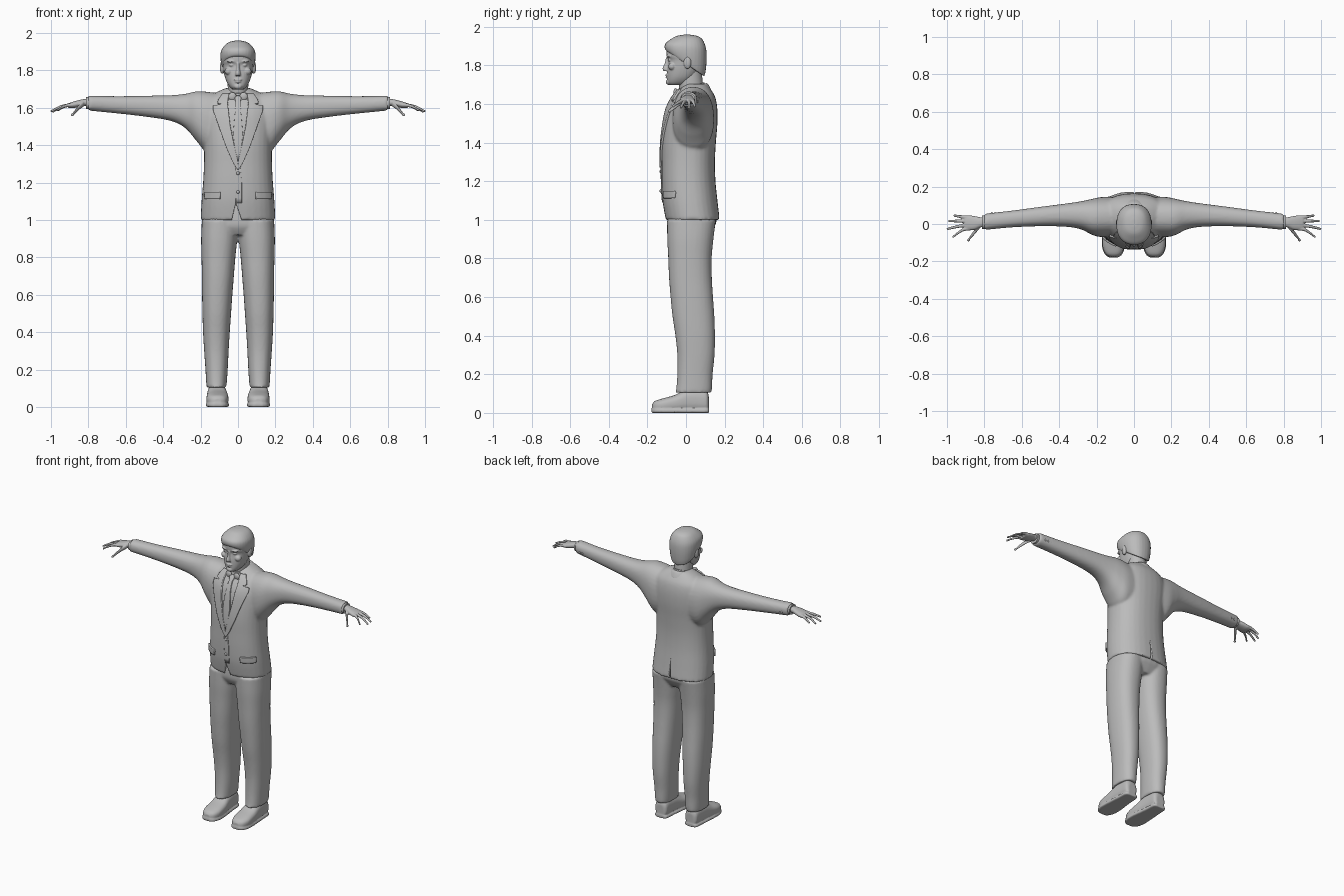
import bpy, bmesh
from math import cos, sin, pi
from mathutils import Vector, Matrix

if "Cube" in bpy.data.objects:
    bpy.data.objects.remove(bpy.data.objects["Cube"])

grey = bpy.data.materials.new("plain grey")
grey.use_nodes = True
COLOUR = (0.5, 0.5, 0.5, 1)
grey.diffuse_color = COLOUR
grey.node_tree.nodes["Principled BSDF"].inputs["Base Color"].default_value = COLOUR


def ring(axis, t, a0, a1, b0, b1, tilt=0):
    """Oval section across an axis, given by its extents on the other two axes."""
    a, b = [i for i in range(3) if i != axis]
    c, u, v = Vector(), Vector(), Vector()
    c[axis], c[a], c[b] = t, (a0 + a1) / 2, (b0 + b1) / 2
    u[a], v[b], v[axis] = (a1 - a0) / 2, (b1 - b0) / 2, tilt
    return c, u, v


def loft(bm, rings, power=2.3, sides=32, steps=4):
    """Skin smoothly interpolated oval sections into a closed shell."""
    loops = []
    for i in range(len(rings) - 1):
        quad = [rings[max(0, min(len(rings) - 1, i + k))] for k in (-1, 0, 1, 2)]
        for s in range(steps + (i == len(rings) - 2)):
            t = s / steps
            c, u, v = [(p1 * 2 + (p2 - p0) * t + (p0 * 2 - p1 * 5 + p2 * 4 - p3) * t * t
                        + (p1 * 3 - p0 - p2 * 3 + p3) * t ** 3) / 2
                       for p0, p1, p2, p3 in zip(*quad)]
            loop = []
            for k in range(sides):
                ca, sa = cos(2 * pi * k / sides), sin(2 * pi * k / sides)
                e = 2 / power
                loop.append(bm.verts.new(c + u * (abs(ca) ** e * (1 if ca > 0 else -1))
                                         + v * (abs(sa) ** e * (1 if sa > 0 else -1))))
            loops.append(loop)
    for p, q in zip(loops, loops[1:]):
        for k in range(sides):
            bm.faces.new((p[k], p[k - 1], q[k - 1], q[k]))
    bm.faces.new(loops[0])
    bm.faces.new(loops[-1])


def ball(bm, x, y, z, rx, ry, rz):
    m = Matrix.Translation((x, y, z)) @ Matrix.Diagonal((rx, ry, rz, 1))
    bmesh.ops.create_uvsphere(bm, u_segments=16, v_segments=10, radius=1, matrix=m)


def tube(bm, points, r0, r1):
    """Tapered finger running mostly along x."""
    n = len(points) - 1
    rings = []
    for i, p in enumerate(points):
        r = r0 + (r1 - r0) * i / n
        rings.append((Vector(p), Vector((0, r, 0)), Vector((0, 0, r))))
    loft(bm, rings, 2, 12)
    ball(bm, *points[-1], r1, r1, r1)


def finish(name, bm, voxel=0, smooth=0):
    bmesh.ops.recalc_face_normals(bm, faces=bm.faces[:])
    mesh = bpy.data.meshes.new(name)
    bm.to_mesh(mesh)
    bm.free()
    mesh.materials.append(grey)
    ob = bpy.data.objects.new(name, mesh)
    bpy.context.collection.objects.link(ob)
    bpy.ops.object.select_all(action='DESELECT')
    bpy.context.view_layer.objects.active = ob
    ob.select_set(True)
    bpy.ops.object.shade_smooth_by_angle(angle=0.8)
    if voxel:
        for m in list(ob.modifiers):
            ob.modifiers.remove(m)
        r = ob.modifiers.new("fuse", 'REMESH')
        r.mode, r.voxel_size, r.use_smooth_shade = 'VOXEL', voxel, True
        s = ob.modifiers.new("soften", 'SMOOTH')
        s.factor, s.iterations = 0.5, smooth
    return ob


def flip(ring_, s):
    return tuple(Vector((p.x * s, p.y, p.z)) for p in ring_)


# Jacket: torso and sleeves fused
bm = bmesh.new()
loft(bm, [ring(2, z, -w, w, f, b) for z, w, f, b in (
    (1.0, .2, -.105, .175), (1.1, .195, -.122, .163), (1.2, .187, -.127, .153),
    (1.3, .182, -.127, .15), (1.4, .182, -.126, .155), (1.5, .19, -.115, .163),
    (1.58, .19, -.098, .162), (1.64, .17, -.065, .15), (1.68, .12, -.03, .125),
    (1.705, .065, .0, .105))])
arm = [ring(0, *a) for a in (
    (.05, -.06, .14, 1.38, 1.67), (.16, -.07, .145, 1.36, 1.685), (.22, -.06, .135, 1.42, 1.688),
    (.28, -.03, .122, 1.49, 1.675), (.36, -.015, .11, 1.53, 1.667), (.5, -.012, .092, 1.553, 1.664),
    (.65, -.018, .072, 1.57, 1.662), (.8, -.032, .055, 1.585, 1.665))]
for s in (1, -1):
    loft(bm, [flip(a, s) for a in arm])
jacket = finish("jacket", bm, .008, 6)


def cutter(name, points, y0, y1):
    bm = bmesh.new()
    low = [bm.verts.new((x, y0, z)) for x, z in points]
    high = [bm.verts.new((x, y1, z)) for x, z in points]
    bm.faces.new(low)
    bm.faces.new(high)
    for k in range(len(low)):
        bm.faces.new((low[k], low[k - 1], high[k - 1], high[k]))
    ob = finish(name, bm)
    ob.hide_render = True
    ob.hide_viewport = True
    ob.display_type = 'WIRE'
    cut = jacket.modifiers.new(name, 'BOOLEAN')
    cut.operation, cut.object, cut.solver = 'DIFFERENCE', ob, 'EXACT'


# Front cutaway and back vent
cutter("front_opening_cutter", ((-.04, .97), (.03, .97), (-.012, 1.09)), -.2, -.085)
cutter("back_vent_cutter", ((-.006, .97), (.01, .97), (.004, 1.13)), .14, .25)


def plate(name, rows, thick, back=False):
    """Cloth piece given as rows of (z, x0, x1), laid onto the jacket surface."""
    bm = bmesh.new()
    y, cols = (.4 if back else -.4), 5
    grid = [[bm.verts.new((x0 + (x1 - x0) * k / cols, y, z)) for k in range(cols + 1)]
            for z, x0, x1 in rows]
    for p, q in zip(grid, grid[1:]):
        for k in range(cols):
            bm.faces.new((p[k], p[k + 1], q[k + 1], q[k]))
    ob = finish(name, bm)
    sub = ob.modifiers.new("refine", 'SUBSURF')
    sub.subdivision_type, sub.levels, sub.render_levels = 'SIMPLE', 2, 2
    w = ob.modifiers.new("lay", 'SHRINKWRAP')
    w.target, w.wrap_method, w.use_project_y = jacket, 'PROJECT', True
    w.use_positive_direction, w.use_negative_direction = not back, back
    sol = ob.modifiers.new("cloth", 'SOLIDIFY')
    sol.thickness, sol.offset = thick, 0


# Lapels, tie, front edge and pocket flaps
LAPEL = ((1.672, .045, .08), (1.64, .052, .102), (1.622, .053, .108), (1.615, .053, .085),
         (1.608, .053, .13), (1.58, .05, .128), (1.5, .04, .1), (1.4, .02, .066),
         (1.31, .0, .028), (1.27, -.006, .004))
for side, s in (("left", 1), ("right", -1)):
    plate(side + "_lapel", [(z, a * s, b * s) for z, a, b in LAPEL], .02)
    plate(side + "_pocket_flap", [(1.15, s * .095, s * .172), (1.14, s * .093, s * .174),
                                  (1.112, s * .095, s * .172)], .018)
plate("tie", [(1.66, -.02, .02), (1.625, -.012, .012), (1.61, -.013, .013),
              (1.46, -.026, .026), (1.32, -.01, .01)], .016)
plate("front_edge", [(1.28, -.012, .012), (1.2, -.013, .02), (1.09, -.012, .02)], .008)

# Buttons on the front and the sleeves
bm = bmesh.new()
for z in (1.25, 1.15):
    ball(bm, 0, -.13, z, .009, .007, .009)
for s in (1, -1):
    for x in (.72, .74, .76):
        ball(bm, s * x, .056, 1.612, .007, .007, .007)
finish("buttons", bm)

# Trousers: seat and two legs fused
bm = bmesh.new()
loft(bm, [ring(2, z, -w, w, f, b) for z, w, f, b in (
    (.92, .16, -.07, .12), (.96, .19, -.092, .145), (1.0, .193, -.096, .158), (1.1, .18, -.09, .14))])
LEG = ((.105, .062, .168, -.055, .132), (.13, .06, .17, -.05, .135), (.2, .055, .174, -.045, .138),
       (.3, .05, .181, -.045, .148), (.4, .044, .187, -.055, .15), (.5, .037, .19, -.07, .147),
       (.6, .03, .192, -.08, .14), (.7, .022, .193, -.088, .134), (.8, .014, .195, -.092, .133),
       (.9, .004, .197, -.097, .142), (1.0, .0, .193, -.098, .155))
for s in (1, -1):
    loft(bm, [flip(ring(2, *r), s) for r in LEG])
finish("trousers", bm, .0075, 4)

# Shoes: upper and flat sole
SHOE = ((-.176, .09, .128, .045), (-.16, .067, .152, .062), (-.12, .052, .168, .075), (-.06, .052, .168, .092),
        (.0, .06, .164, .12), (.06, .066, .16, .125), (.105, .07, .156, .115), (.118, .085, .14, .09))
for side, s in (("left", 1), ("right", -1)):
    bm = bmesh.new()
    loft(bm, [flip(ring(1, y, a, b, .004, h), s) for y, a, b, h in SHOE], 2.6)
    loft(bm, [flip(ring(1, y * 1.02, a - .003, b + .003, .0, .022), s) for y, a, b, h in SHOE], 5)
    finish(side + "_shoe", bm, .005, 3)

# Hands: wrist, palm, fingers and thumb, with a shirt cuff
FINGERS = ((.036, .96, .045, 1.588), (.016, .988, .016, 1.58), (-.005, .996, -.026, 1.582), (-.024, .966, -.068, 1.588))
for side, s in (("left", 1), ("right", -1)):
    bm = bmesh.new()
    loft(bm, [flip(ring(0, *r), s) for r in (
        (.77, -.015, .036, 1.608, 1.65), (.82, -.018, .036, 1.61, 1.647), (.85, -.03, .042, 1.604, 1.641),
        (.88, -.034, .046, 1.598, 1.633), (.905, -.032, .044, 1.598, 1.625))])
    for y, tx, ty, tz in FINGERS:
        tube(bm, [(s * .88, y, 1.615), (s * .91, y * .9 + ty * .1, 1.613),
                  (s * (.91 + tx) / 2, (y + ty) / 2, 1.604), (s * tx, ty, tz)], .0115, .0065)
    tube(bm, [(s * .825, -.008, 1.622), (s * .85, -.04, 1.602), (s * .87, -.065, 1.58),
              (s * .885, -.086, 1.562)], .016, .008)
    finish(side + "_hand", bm, .0035, 3)
    bm = bmesh.new()
    loft(bm, [flip(ring(0, x, -.026, .046, 1.594, 1.657), s) for x in (.78, .812)])
    finish(side + "_shirt_cuff", bm)

# Neck, shirt collar and jacket collar
bm = bmesh.new()
loft(bm, [ring(2, *r) for r in ((1.62, -.06, .06, -.03, .1), (1.68, -.055, .055, -.035, .09),
                                (1.73, -.055, .055, -.04, .085), (1.78, -.055, .055, -.03, .08))], 2)
finish("neck", bm)
bm = bmesh.new()
loft(bm, [ring(2, *r) for r in ((1.65, -.072, .072, -.052, .108, .02), (1.675, -.066, .066, -.048, .1, .02),
                                (1.695, -.06, .06, -.043, .094, .018))], 2)
for s in (1, -1):
    ball(bm, s * .03, -.055, 1.66, .022, .01, .022)
finish("shirt_collar", bm)
bm = bmesh.new()
loft(bm, [ring(2, *r) for r in ((1.645, -.1, .1, -.045, .135, .02), (1.67, -.083, .083, -.035, .122, .022),
                                (1.69, -.07, .07, -.02, .11, .02))], 2)
finish("jacket_collar", bm, .006, 3)

# Head with brow, nose, cheeks, lips, chin and ears fused
bm = bmesh.new()
loft(bm, [ring(2, z, -w, w, f, b) for z, w, f, b in (
    (1.698, .028, -.086, -.01), (1.712, .045, -.096, .02), (1.74, .062, -.098, .05),
    (1.78, .074, -.097, .075), (1.825, .081, -.092, .088), (1.85, .085, -.1, .094),
    (1.9, .084, -.097, .092), (1.935, .062, -.07, .07), (1.95, .03, -.03, .04))], 2.3)
loft(bm, [ring(2, *r) for r in ((1.84, -.008, .008, -.104, -.08), (1.81, -.009, .009, -.111, -.08),
                                (1.785, -.014, .014, -.122, -.08), (1.771, -.015, .015, -.116, -.08))], 2, 16)
ball(bm, 0, -.098, 1.75, .022, .009, .006)
ball(bm, 0, -.096, 1.739, .018, .01, .006)
ball(bm, 0, -.09, 1.714, .022, .015, .015)
for s in (1, -1):
    ball(bm, s * .034, -.086, 1.848, .026, .016, .008)
    ball(bm, s * .034, -.082, 1.828, .014, .012, .008)
    ball(bm, s * .05, -.072, 1.795, .022, .02, .02)
    ball(bm, s * .085, .008, 1.815, .012, .02, .034)
finish("head", bm, .0035, 3)

# Hair: cap with a hairline falling towards the nape
bm = bmesh.new()
loft(bm, [ring(2, *r) for r in (
    (1.808, -.082, .082, -.098, .095, -.065), (1.83, -.089, .089, -.108, .103, -.052),
    (1.87, -.094, .094, -.111, .107, -.03), (1.905, -.09, .09, -.104, .103, -.012),
    (1.935, -.07, .07, -.08, .085, 0), (1.952, -.045, .045, -.05, .06, 0), (1.959, -.015, .015, -.015, .025, 0))], 2.3)
finish("hair", bm, .005, 2)
